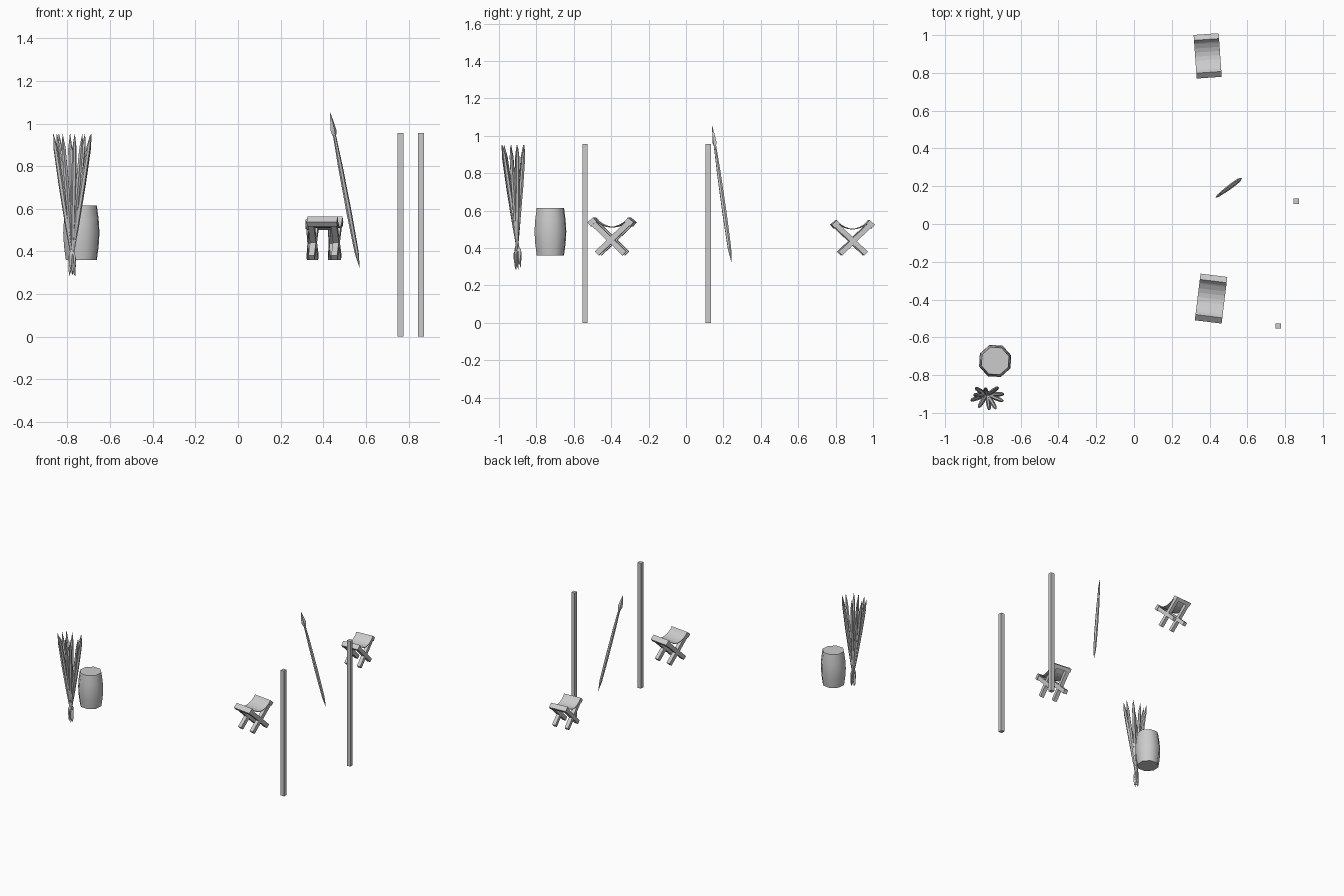
import bpy, bmesh, math
from mathutils import Vector, Matrix

if "Cube" in bpy.data.objects:
    bpy.data.objects.remove(bpy.data.objects["Cube"])


def make(name, bm, matrix=Matrix(), smooth=None):
    bmesh.ops.recalc_face_normals(bm, faces=bm.faces)
    me = bpy.data.meshes.new(name)
    bm.to_mesh(me)
    bm.free()
    ob = bpy.data.objects.new(name, me)
    bpy.context.collection.objects.link(ob)
    ob.matrix_world = matrix
    if smooth:
        bpy.ops.object.select_all(action='DESELECT')
        ob.select_set(True)
        bpy.context.view_layer.objects.active = ob
        bpy.ops.object.shade_smooth_by_angle(angle=math.radians(smooth))
    return ob


def loft(bm, rings, sides, turn=0.0):
    """Rings of (z, x radius, y radius), skinned and capped."""
    loops = []
    for z, rx, ry in rings:
        loops.append([bm.verts.new((rx * math.cos(turn + math.tau * i / sides),
                                    ry * math.sin(turn + math.tau * i / sides), z))
                      for i in range(sides)])
    for a, b in zip(loops, loops[1:]):
        for i in range(sides):
            j = (i + 1) % sides
            bm.faces.new((a[i], a[j], b[j], b[i]))
    bm.faces.new(loops[0])
    bm.faces.new(loops[-1])


def box(bm, centre, size, tilt=0.0):
    m = (Matrix.Translation(centre) @ Matrix.Rotation(tilt, 4, 'X')
         @ Matrix.Diagonal((*size, 1)))
    bmesh.ops.create_cube(bm, size=1, matrix=m)


def spear(name, tail, tip):
    tail, tip = Vector(tail), Vector(tip)
    d = tip - tail
    L = d.length
    bm = bmesh.new()
    # shaft with pointed tail
    loft(bm, [(0, .001, .001), (.10 * L, .010, .010), (.35 * L, .0125, .0125),
              (.65 * L, .011, .011), (.86 * L, .007, .007)], 6)
    # flat leaf-shaped head
    loft(bm, [(.83 * L, .006, .006), (.88 * L, .008, .017),
              (.93 * L, .006, .011), (L, .0005, .0005)], 4)
    make(name, bm, Matrix.Translation(tail) @ d.to_track_quat('Z', 'Y').to_matrix().to_4x4())


def stool(name, x, y, angle, scale):
    m = (Matrix.Translation((x, y, .36)) @ Matrix.Rotation(math.radians(angle), 4, 'Z')
         @ Matrix.Scale(scale, 4))
    # crossed legs
    bm = bmesh.new()
    for sx in (-1, 1):
        for sy in (-1, 1):
            foot, top = Vector((0, -sy * .074, .011)), Vector((0, sy * .102, .180))
            d = top - foot
            box(bm, (foot + top) / 2 + Vector((sx * .054, 0, 0)), (.028, .03, d.length),
                -math.atan2(d.y, d.z))
    make(name + "_legs", bm, m)
    # rails along the top of the legs
    bm = bmesh.new()
    for sy in (-1, 1):
        box(bm, (0, sy * .1, .180), (.143, .04, .028), -sy * math.radians(40))
    make(name + "_rails", bm, m)
    # sagging cloth seat
    bm = bmesh.new()
    rows = []
    n = 8
    for i in range(n + 1):
        t = -1 + 2 * i / n
        yy, z = t * .094, .154 + .044 * abs(t) ** 2
        rows.append([bm.verts.new((sx * .0715, yy, z + dz))
                     for sx, dz in ((-1, 0), (1, 0), (1, -.004), (-1, -.004))])
    for a, b in zip(rows, rows[1:]):
        for k in range(4):
            bm.faces.new((a[k], a[(k + 1) % 4], b[(k + 1) % 4], b[k]))
    bm.faces.new(rows[0])
    bm.faces.new(rows[-1])
    make(name + "_cloth", bm, m)


# posts
for name, x, y in (("front_post", .763, -.54), ("back_post", .859, .12)):
    bm = bmesh.new()
    box(bm, (x, y, .4775), (.029, .029, .955))
    make(name, bm)

# barrel
bm = bmesh.new()
loft(bm, [(.36, .077, .077), (.425, .086, .086), (.4875, .09, .09),
          (.55, .086, .086), (.615, .077, .077)], 8, math.radians(19))
make("barrel", bm, Matrix.Translation((-.735, -.725, 0)), 50)

# leaning spear
spear("single_spear", (.57, .243, .325), (.432, .14, 1.053))

# bundle of spears, heads down, fanning out at the top
fan = [(-.088, -.035), (-.062, .033), (-.045, -.072), (-.010, .030), (.012, -.085),
       (.060, .036), (.090, .0), (.086, -.038), (.048, -.080), (-.072, -.005)]
for i, (dx, dy) in enumerate(fan):
    low = .285 + .012 * (i % 3)
    spear(f"bundle_spear_{i + 1}", (-.778 + dx, -.9 + dy, .95),
          (-.778 - .16 * dx, -.905 - .25 * dy, low))

# folding stools
stool("front_stool", .408, -.395, -7, 1.0)
stool("back_stool", .39, .89, 4, .93)
